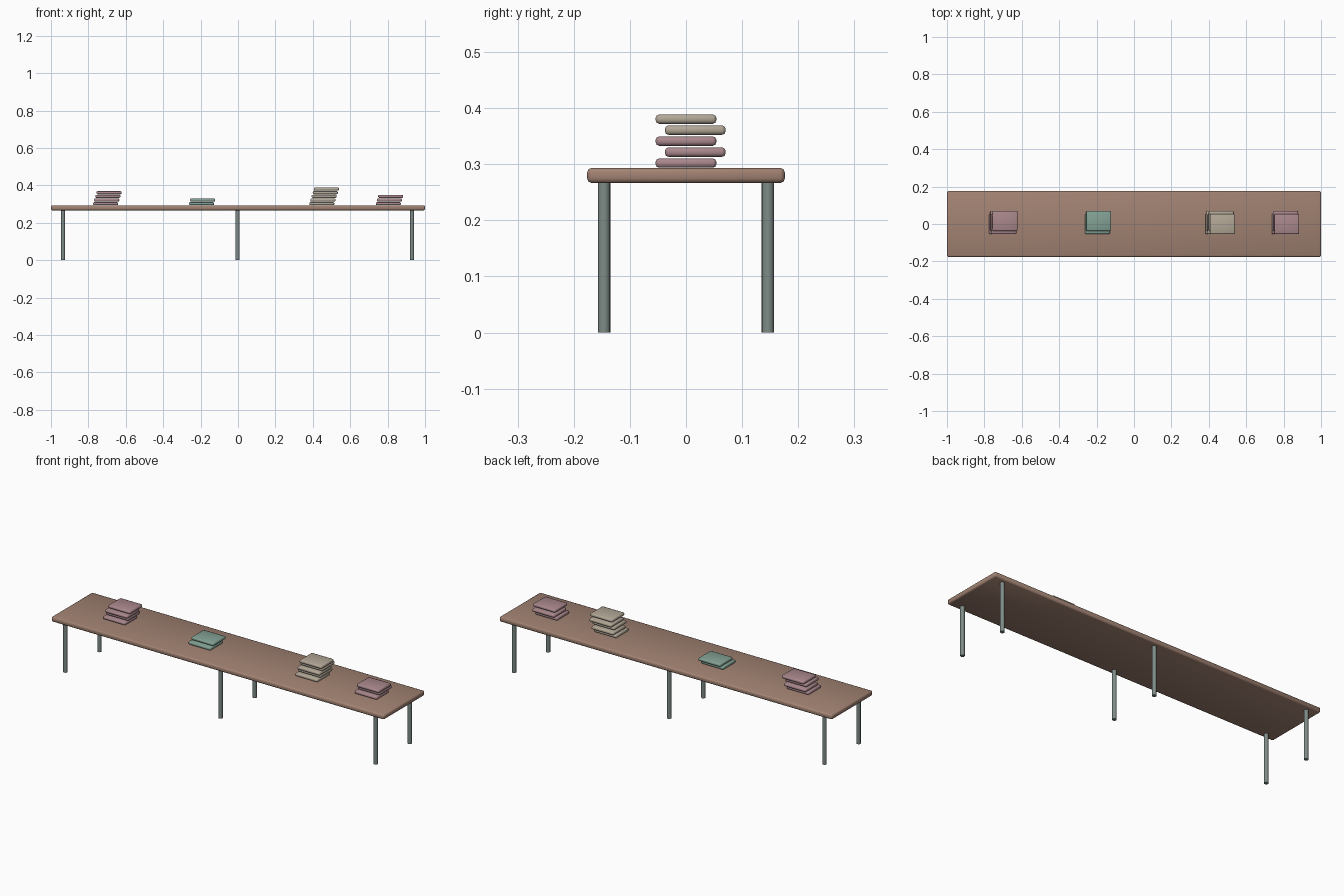
import bpy

old = bpy.data.objects.get("Cube")
if old:
    bpy.data.objects.remove(old, do_unlink=True)


def material(name, rgb):
    m = bpy.data.materials.new(name)
    m.use_nodes = True
    m.diffuse_color = (*rgb, 1)
    m.node_tree.nodes["Principled BSDF"].inputs["Base Color"].default_value = (*rgb, 1)
    return m


wood = material("brown wood", (0.36, 0.225, 0.17))
metal = material("grey green metal", (0.21, 0.26, 0.245))
pink = material("dusty pink cloth", (0.40, 0.245, 0.265))
green = material("sage green cloth", (0.23, 0.36, 0.30))
beige = material("beige cloth", (0.45, 0.39, 0.31))


def soft_box(name, center, size, bevel, mat):
    """Box with rounded edges and smooth shading."""
    bpy.ops.mesh.primitive_cube_add(size=1, location=center)
    ob = bpy.context.object
    ob.name = name
    ob.scale = size
    bpy.ops.object.transform_apply(location=False, rotation=False, scale=True)
    mod = ob.modifiers.new("rounded edges", 'BEVEL')
    mod.width = bevel
    mod.segments = 2
    mod.harden_normals = False
    bpy.ops.object.modifier_apply(modifier=mod.name)
    ob.data.materials.append(mat)
    bpy.ops.object.shade_smooth()
    return ob


# Long top
soft_box("table_top", (0, 0, 0.28), (2, 0.352, 0.027), 0.008, wood)

# Three pairs of round legs
for place, x in (("right", -0.935), ("middle", -0.002), ("left", 0.931)):
    for side, y in (("front", -0.146), ("back", 0.146)):
        bpy.ops.mesh.primitive_cylinder_add(vertices=16, radius=0.011, depth=0.27,
                                            location=(x, y, 0.135))
        leg = bpy.context.object
        leg.name = f"{side}_{place}_leg"
        leg.data.materials.append(metal)
        bpy.ops.object.shade_smooth_by_angle()

# Leaning stacks of folded cloths, every second one pushed back
stacks = (
    ("right_pink", -0.708, 4, pink),
    ("green", -0.195, 2, green),
    ("beige", 0.448, 5, beige),
    ("left_pink", 0.804, 3, pink),
)
for name, x, count, mat in stacks:
    for i in range(count):
        center = (x + 0.0062 * i, 0.0165 * (i % 2), 0.302 + 0.0196 * i)
        soft_box(f"{name}_cloth_{i + 1}", center, (0.134, 0.108, 0.0165), 0.006, mat)
